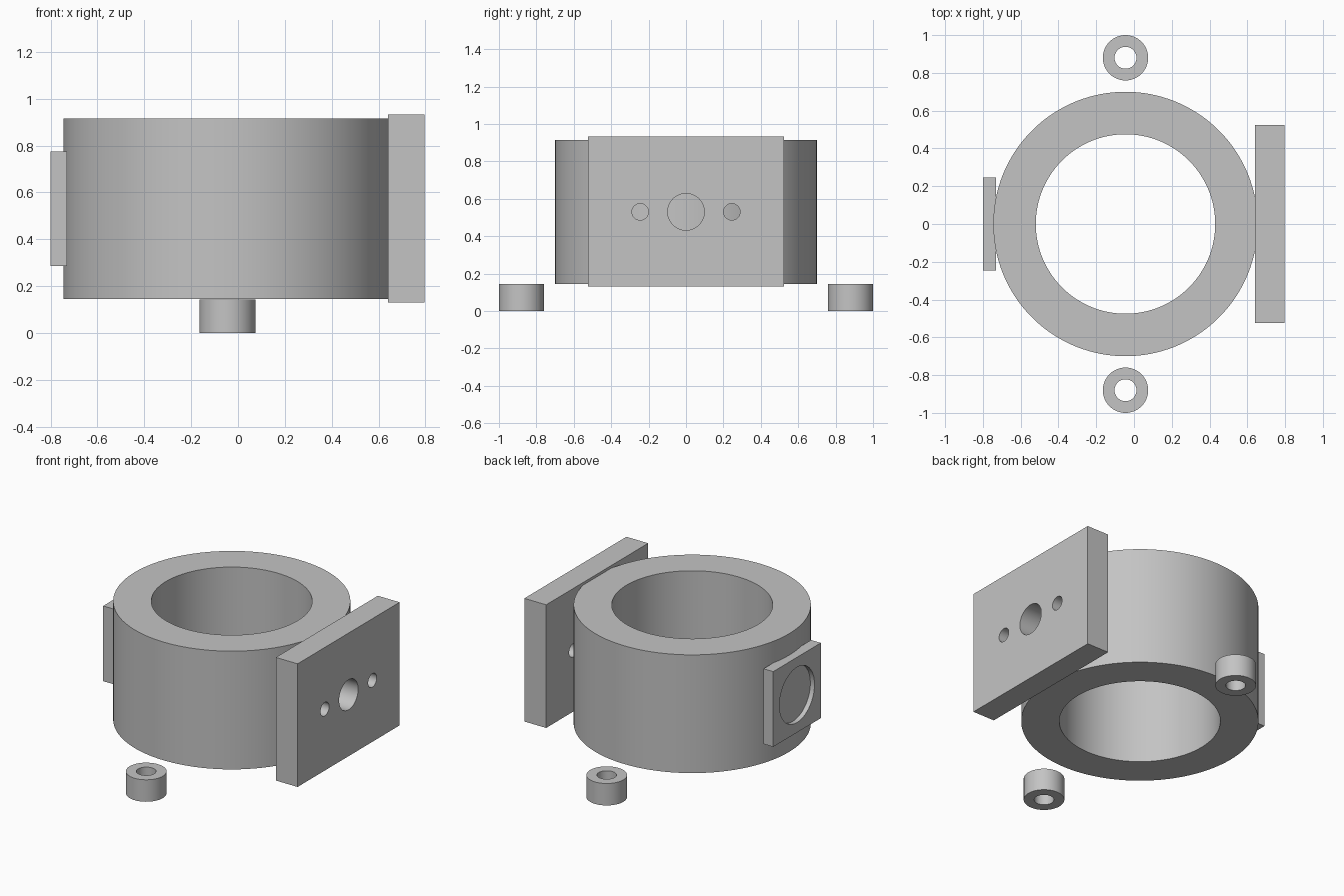
import bpy
import math
from math import cos, sin, pi

default = bpy.data.objects.get("Cube")
if default:
    bpy.data.objects.remove(default, do_unlink=True)

# One plain grey for every part
grey = bpy.data.materials.new("plain_grey")
grey.use_nodes = True
colour = (0.55, 0.55, 0.55, 1)
grey.diffuse_color = colour
grey.node_tree.nodes["Principled BSDF"].inputs["Base Color"].default_value = colour


def smooth(obj):
    bpy.ops.object.select_all(action="DESELECT")
    obj.select_set(True)
    bpy.context.view_layer.objects.active = obj
    bpy.ops.object.shade_smooth_by_angle(angle=math.radians(30))


def ring(name, x, y, outer, inner, bottom, top, sides):
    """Closed tube made by turning a rectangular section about a vertical axis."""
    section = [(outer, bottom), (outer, top), (inner, top), (inner, bottom)]
    verts, faces = [], []
    for i in range(sides):
        a = 2 * pi * i / sides
        verts += [(r * cos(a), r * sin(a), z) for r, z in section]
        j = (i + 1) % sides
        for k in range(4):
            n = (k + 1) % 4
            faces.append((4 * i + k, 4 * j + k, 4 * j + n, 4 * i + n))
    mesh = bpy.data.meshes.new(name)
    mesh.from_pydata(verts, [], faces)
    mesh.materials.append(grey)
    obj = bpy.data.objects.new(name, mesh)
    obj.location = (x, y, 0)
    bpy.context.collection.objects.link(obj)
    smooth(obj)
    return obj


def plate(name, x0, x1, half_width, z0, z1, holes):
    """Upright plate with round holes (y, z, radius, start x, end x)."""
    bpy.ops.mesh.primitive_cube_add(size=1, location=((x0 + x1) / 2, 0, (z0 + z1) / 2))
    obj = bpy.context.object
    obj.name = name
    obj.scale = (x1 - x0, 2 * half_width, z1 - z0)
    bpy.ops.object.transform_apply(location=False, rotation=False, scale=True)
    obj.data.materials.append(grey)
    for y, z, radius, start, end in holes:
        bpy.ops.mesh.primitive_cylinder_add(
            vertices=64, radius=radius, depth=end - start,
            location=((start + end) / 2, y, z), rotation=(0, pi / 2, 0))
        cutter = bpy.context.object
        cutter.name = "hole_cutter"
        cutter.hide_render = True
        cutter.data.materials.append(grey)
        cut = obj.modifiers.new("hole", "BOOLEAN")
        cut.operation = "DIFFERENCE"
        cut.solver = "EXACT"
        cut.object = cutter
        bpy.context.view_layer.objects.active = obj
        bpy.ops.object.modifier_apply(modifier=cut.name)
        bpy.data.objects.remove(cutter, do_unlink=True)
    smooth(obj)
    return obj


# Main tube
axis_x = -0.045
ring("main_tube", axis_x, 0, 0.70, 0.475, 0.145, 0.915, 128)

# Loose spacers in front of and behind the tube
for name, side in (("front_spacer", -1), ("back_spacer", 1)):
    ring(name, axis_x, side * 0.88, 0.12, 0.058, 0, 0.143, 64)

# Large mounting plate with a centre hole and two screw holes
mid = 0.53
plate("mounting_plate", 0.64, 0.797, 0.525, 0.13, 0.932,
      [(y, mid, r, 0.6, 0.9) for y, r in ((0, 0.098), (-0.245, 0.044), (0.245, 0.044))])

# Small square plate with a shallow round recess
plate("recessed_plate", -0.80, -0.73, 0.245, 0.285, 0.775,
      [(0, mid, 0.18, -0.9, -0.77)])
